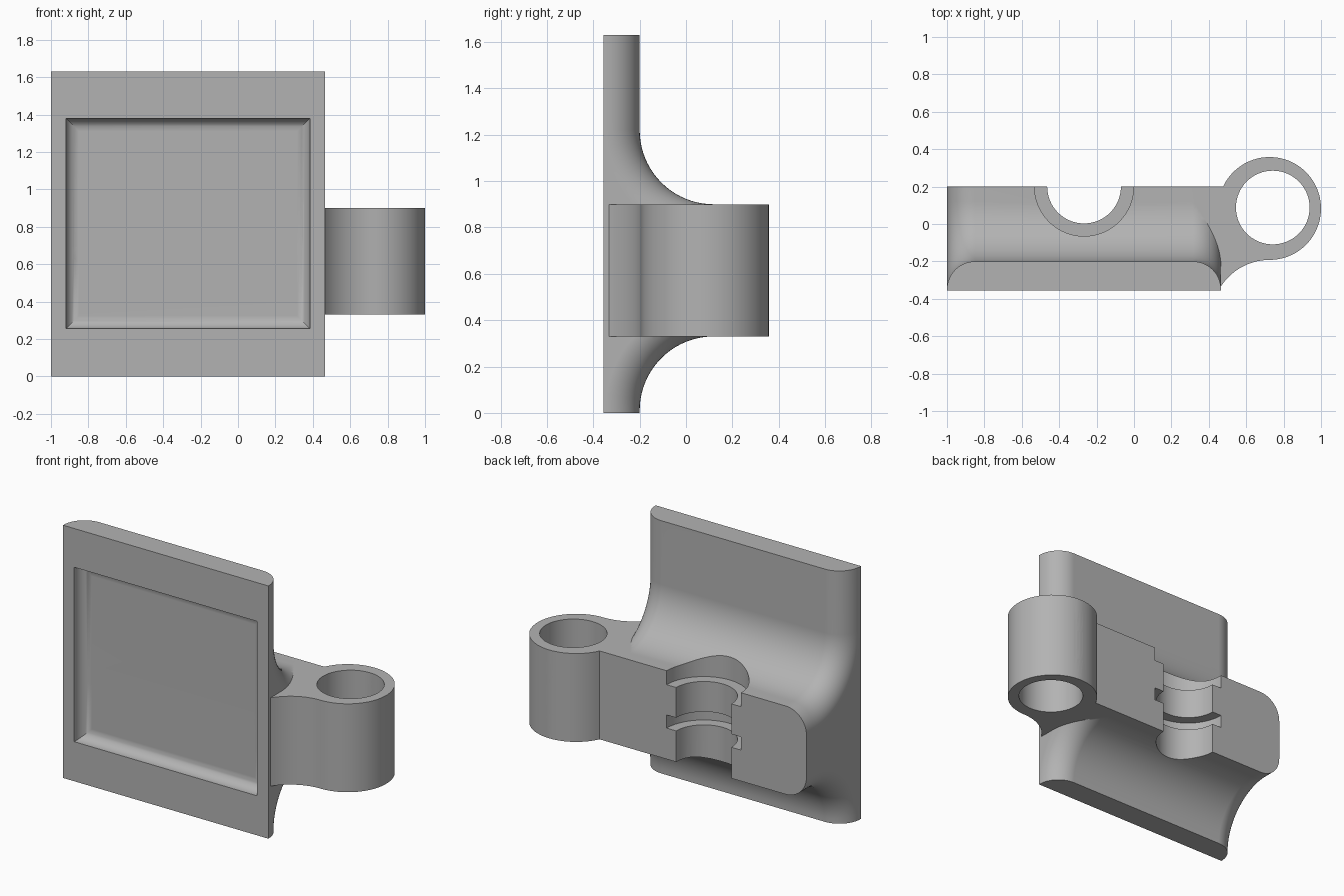
import bpy, bmesh, math
from mathutils import Matrix, Vector

old = bpy.data.objects.get("Cube")
if old:
    bpy.data.objects.remove(old, do_unlink=True)

grey = bpy.data.materials.new("plain grey")
grey.use_nodes = True
grey.diffuse_color = (0.45, 0.45, 0.45, 1)
grey.node_tree.nodes["Principled BSDF"].inputs["Base Color"].default_value = grey.diffuse_color

FRONT, PLATE, BACK = -0.355, -0.2, 0.2
LEFT, RIGHT, TOP = 0.465, -1.0, 1.63
LOW, HIGH = 0.33, 0.9
ROUND = 0.15


def make(name, bm):
    bmesh.ops.recalc_face_normals(bm, faces=bm.faces)
    mesh = bpy.data.meshes.new(name)
    bm.to_mesh(mesh)
    bm.free()
    mesh.materials.append(grey)
    obj = bpy.data.objects.new(name, mesh)
    bpy.context.collection.objects.link(obj)
    return obj


def loft(name, rings):
    bm = bmesh.new()
    loops = [[bm.verts.new(p) for p in ring] for ring in rings]
    n = len(loops[0])
    for a, b in zip(loops, loops[1:]):
        for i in range(n):
            j = (i + 1) % n
            bm.faces.new((a[i], a[j], b[j], b[i]))
    bm.faces.new(loops[0])
    bm.faces.new(loops[-1][::-1])
    return make(name, bm)


def cylinder(name, start, end, r1, r2=None, sides=64):
    start, end = Vector(start), Vector(end)
    axis = end - start
    bm = bmesh.new()
    bmesh.ops.create_cone(bm, cap_ends=True, segments=sides, radius1=r1,
                          radius2=r1 if r2 is None else r2, depth=axis.length)
    turn = axis.to_track_quat('Z', 'Y').to_matrix().to_4x4()
    bm.transform(Matrix.Translation((start + end) / 2) @ turn)
    return make(name, bm)


def combine(body, tool, operation):
    mod = body.modifiers.new(tool.name, 'BOOLEAN')
    mod.object, mod.operation, mod.solver = tool, operation, 'EXACT'
    bpy.context.view_layer.objects.active = body
    bpy.ops.object.modifier_apply(modifier=mod.name)
    bpy.data.objects.remove(tool, do_unlink=True)


def arc(cx, cy, r, a0, a1, n):
    return [(cx + r * math.cos(math.radians(a0 + (a1 - a0) * i / n)),
             cy + r * math.sin(math.radians(a0 + (a1 - a0) * i / n))) for i in range(n + 1)]


# Plate and rear block: one side profile, inset towards both rounded ends
def profile(x, d):
    pts = [(FRONT, 0), (PLATE - d, 0)]
    pts += arc(0.12, 0.01, 0.32 + d, 180, 90, 20)
    pts += [(BACK, LOW + d), (BACK, HIGH - d)]
    pts += arc(0.12, HIGH + 0.32, 0.32 + d, 270, 180, 20)
    pts += [(PLATE - d, TOP), (FRONT, TOP)]
    return [(x, y, z) for y, z in pts]


steps = [math.radians(90 * i / 12) for i in range(13)]
rings = [profile(RIGHT + ROUND * (1 - math.cos(a)), ROUND * (1 - math.sin(a))) for a in steps]
rings += [profile(LEFT - ROUND * (1 - math.cos(a)), ROUND * (1 - math.sin(a))) for a in reversed(steps)]
bracket = loft("mounting_bracket", rings)

# Side arm ending in a round boss
BX, BY, BR = 0.725, 0.083, 0.275
outline = [(0.28, BACK), (0.28, FRONT + 0.005), (LEFT, FRONT + 0.005)]
outline += arc(BX, BY - BR - 0.31, 0.31, 147, 90, 14)
outline += arc(BX, BY, BR, -90, 154.8, 48)[1:]
arm = loft("side_arm", [[(x, y, z) for x, y in outline] for z in (LOW, HIGH)])
combine(bracket, arm, 'UNION')

# Front pocket with rounded floor edges
bm = bmesh.new()
bmesh.ops.create_cube(bm, size=1)
bm.transform(Matrix.Translation((-0.2675, -0.39, 0.8175)) @ Matrix.Diagonal((1.305, 0.23, 1.125, 1)))
floor = max(bm.faces, key=lambda f: f.calc_center_median().y)
bmesh.ops.bevel(bm, geom=list(floor.edges), offset=0.07, segments=8, profile=0.5, affect='EDGES')
cuts = [make("pocket", bm)]

# Vertical pole channel with two wider ring grooves
CX = -0.267
cuts.append(cylinder("channel", (CX, BACK, -0.1), (CX, BACK, 1.2), 0.197))
cuts.append(cylinder("upper_groove", (CX, BACK, 0.81), (CX, BACK, 1.2), 0.265))
cuts.append(cylinder("middle_groove", (CX, BACK, 0.53), (CX, BACK, 0.615), 0.265))

# Boss bore and its two set screw holes
cuts.append(cylinder("bore", (0.742, 0.088, 0), (0.742, 0.088, 1.2), 0.197))
for z in (0.51, 0.71):
    cuts.append(cylinder("set_screw_hole", (0.735, 0.15, z), (0.735, 0.5, z), 0.042, sides=32))

# Countersunk holes along the top, and bolt holes through the block
for x in (-0.725, -0.27, 0.185):
    cuts.append(cylinder("top_hole", (x, -0.5, 1.485), (x, 0, 1.485), 0.083, sides=48))
    cuts.append(cylinder("countersink", (x, PLATE - 0.03, 1.485), (x, PLATE + 0.01, 1.485), 0.083, 0.118, 48))
for x in (-0.84, 0.3):
    cuts.append(cylinder("bolt_hole", (x, -0.5, 0.655), (x, 0.4, 0.655), 0.045, sides=32))

for cut in cuts:
    combine(bracket, cut, 'DIFFERENCE')

# Smooth curves, crisp edges
bpy.ops.object.select_all(action='DESELECT')
bracket.select_set(True)
bpy.context.view_layer.objects.active = bracket
bpy.ops.object.shade_smooth_by_angle(angle=math.radians(25))
weighted = bracket.modifiers.new("even_shading", 'WEIGHTED_NORMAL')
weighted.keep_sharp = True
